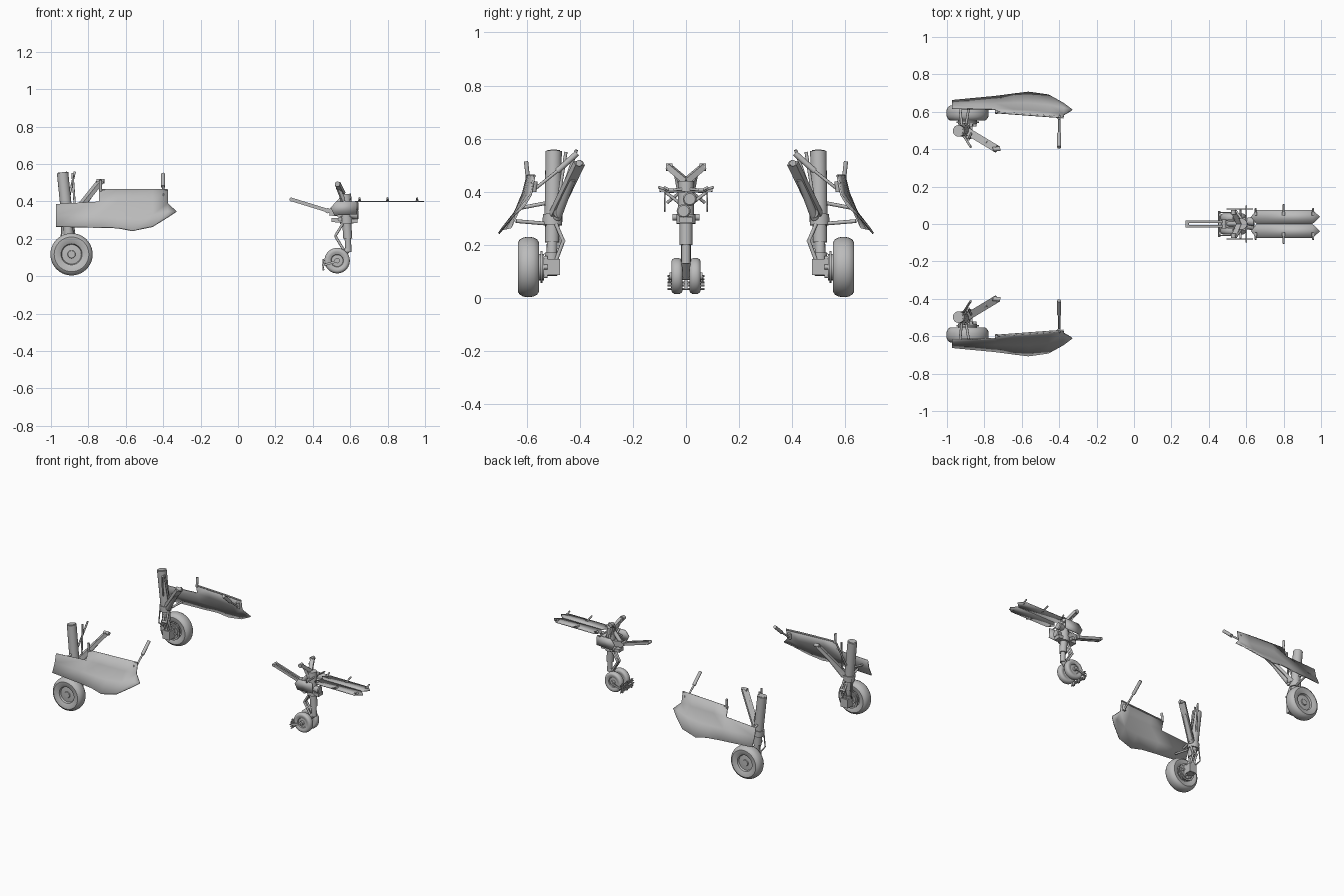
import bpy, bmesh, math
from mathutils import Vector, Matrix

cube = bpy.data.objects.get("Cube")
if cube:
    bpy.data.objects.remove(cube, do_unlink=True)

grey = bpy.data.materials.new("plain grey")
grey.use_nodes = True
grey.diffuse_color = (0.5, 0.5, 0.5, 1)
grey.node_tree.nodes["Principled BSDF"].inputs["Base Color"].default_value = (0.5, 0.5, 0.5, 1)
parts = []


def finish(name, bm):
    bmesh.ops.recalc_face_normals(bm, faces=bm.faces)
    mesh = bpy.data.meshes.new(name)
    bm.to_mesh(mesh)
    bm.free()
    mesh.materials.append(grey)
    ob = bpy.data.objects.new(name, mesh)
    bpy.context.collection.objects.link(ob)
    parts.append(ob)
    return ob


def rod(name, a, b, r, r2=None, sides=16):
    """Round bar between two points."""
    a, b = Vector(a), Vector(b)
    d = b - a
    bm = bmesh.new()
    bmesh.ops.create_cone(bm, cap_ends=True, segments=sides, radius1=r,
                          radius2=r if r2 is None else r2, depth=d.length,
                          matrix=Matrix.Translation((a + b) / 2) @ d.to_track_quat('Z', 'Y').to_matrix().to_4x4())
    return finish(name, bm)


def bar(name, a, b, w, t):
    """Rectangular bar between two points; w runs sideways, t upwards."""
    a, b = Vector(a), Vector(b)
    d = b - a
    bm = bmesh.new()
    rot = d.to_track_quat('X', 'Z').to_matrix().to_4x4()
    bmesh.ops.create_cube(bm, size=1, matrix=Matrix.Translation((a + b) / 2) @ rot @ Matrix.Diagonal((d.length, w, t, 1)))
    return finish(name, bm)


def lathe(name, profile, centre):
    """Spin (radius, offset) points about the y axis."""
    bm = bmesh.new()
    vs = [bm.verts.new((r, y, 0)) for r, y in profile]
    es = [bm.edges.new(p) for p in zip(vs, vs[1:])]
    bmesh.ops.spin(bm, geom=vs + es, cent=(0, 0, 0), axis=(0, 1, 0), angle=math.tau, steps=40)
    bmesh.ops.remove_doubles(bm, verts=bm.verts, dist=1e-5)
    bmesh.ops.translate(bm, vec=centre, verts=bm.verts)
    return finish(name, bm)


def wheel(name, centre, radius, half):
    side = [(0, .65), (.17, .65), (.19, .5), (.46, .45), (.5, .75), (.55, .8), (.68, .96),
            (.82, 1), (.92, .82), (.98, .5), (1, .2)]
    prof = side + [(r, -y) for r, y in reversed(side)]
    return lathe(name, [(r * radius, y * half) for r, y in prof], centre)


def sheet(name, polys, thick):
    """Thin panel from joined polygons."""
    bm = bmesh.new()
    for poly in polys:
        bm.faces.new([bm.verts.new(p) for p in poly])
    bmesh.ops.remove_doubles(bm, verts=bm.verts, dist=1e-5)
    ob = finish(name, bm)
    mod = ob.modifiers.new("thickness", 'SOLIDIFY')
    mod.thickness = thick
    mod.offset = 0
    return ob


def quads(low, high):
    return [(low[i], low[i + 1], high[i + 1], high[i]) for i in range(len(low) - 1)]


# Main gear, one each at front and rear
for end, s in (("front", -1), ("rear", 1)):
    def P(x, y, z):
        return (x, s * y, z)

    def R(name, a, b, *args):
        return rod(f"{end}_{name}", P(*a), P(*b), *args)

    wheel(f"{end}_main_wheel", P(-.89, .593, .117), .113, .04)
    R("axle", (-.89, .6, .117), (-.89, .485, .117), .016)
    R("brake_drum", (-.89, .565, .117), (-.89, .535, .117), .05)
    R("brake_flange", (-.89, .548, .117), (-.89, .54, .117), .06)
    for i in range(6):
        a = math.tau * i / 6
        x, z = -.89 + .038 * math.cos(a), .117 + .038 * math.sin(a)
        R(f"brake_piston_{i}", (x, .54, z), (x, .522, z), .009)

    # Strut from top sleeve to axle housing
    R("upper_strut", (-.938, .498, .553), (-.912, .502, .3), .031)
    R("strut_top_cap", (-.938, .498, .556), (-.936, .498, .54), .024)
    R("strut_collar", (-.914, .502, .315), (-.911, .503, .275), .037)
    R("strut_middle", (-.911, .503, .29), (-.905, .504, .21), .027)
    R("strut_piston", (-.905, .504, .22), (-.895, .505, .15), .02)
    R("strut_foot", (-.897, .505, .17), (-.89, .505, .085), .027, .022)
    bar(f"{end}_axle_housing", P(-.89, .54, .117), P(-.89, .475, .117), .055, .06)
    for k in (-.013, .013):
        R("torque_link_upper", (-.895 + k, .49, .28), (-.89 + k, .462, .215), .007)
        R("torque_link_lower", (-.89 + k, .462, .215), (-.888 + k, .49, .14), .007)
    R("torque_link_pin", (-.91, .462, .215), (-.87, .462, .215), .008)
    R("hydraulic_line", (-.94, .485, .31), (-.945, .475, .19), .004)
    R("brake_hose", (-.945, .475, .19), (-.91, .53, .13), .004)

    # Side brace and retraction links
    bar(f"{end}_side_brace", P(-.89, .495, .315), P(-.735, .402, .508), .04, .022)
    R("brace_lug", (-.92, .5, .32), (-.86, .48, .32), .018)
    R("brace_ram", (-.88, .485, .3), (-.78, .43, .45), .015)
    R("brace_pin", (-.755, .4, .508), (-.715, .402, .508), .012)
    R("lock_rod", (-.91, .47, .39), (-.873, .412, .558), .006)
    R("guide_rod", (-.87, .485, .34), (-.885, .452, .55), .006)
    R("strut_door_link_upper", (-.92, .515, .36), (-.93, .62, .34), .007)
    R("strut_door_link_lower", (-.9, .52, .28), (-.88, .64, .29), .007)

    # Curved gear door with a raised flap
    xs = (-.973, -.742, -.645, -.565, -.457, -.376)
    tip = P(-.33, .61, .345)
    low = [P(x, y, z) for x, y, z in zip(xs, (.66, .682, .695, .705, .69, .645), (.265, .26, .258, .243, .265, .315))]
    mid = [P(x, y, z) for x, y, z in zip(xs, (.632, .643, .645, .645, .635, .62), (.325, .325, .322, .32, .327, .345))]
    high = [P(x, y, z) for x, y, z in zip(xs, (.618, .613, .61, .606, .596, .583), (.385, .398, .396, .394, .391, .39))]
    top = [P(x, y, .463) for x, y in zip(xs[1:], (.597, .592, .587, .579, .57))]
    sheet(f"{end}_gear_door", quads(low, mid) + quads(mid, high) + quads(high[1:], top)
          + [(low[-1], tip, mid[-1]), (mid[-1], tip, high[-1])], .007)
    R("door_top_rail", (-.742, .597, .46), (-.376, .57, .46), .005)
    R("door_hinge_arm", (-.735, .595, .45), (-.735, .602, .515), .008)
    R("door_hinge_foot", (-.4, .57, .44), (-.4, .575, .4), .012)
    R("door_actuator_rod", (-.4, .57, .41), (-.4, .47, .49), .006)
    R("door_actuator_body", (-.4, .485, .478), (-.4, .41, .545), .011)

# Nose gear strut
rod("nose_strut_upper", (.575, 0, .44), (.58, 0, .3), .03)
rod("nose_strut_collar", (.58, 0, .315), (.581, 0, .28), .036)
rod("nose_strut_middle", (.581, 0, .29), (.587, 0, .2), .024)
rod("nose_strut_piston", (.587, 0, .21), (.59, 0, .13), .017)
rod("nose_trailing_arm", (.59, 0, .145), (.53, 0, .083), .017)
rod("nose_axle", (.53, -.062, .083), (.53, .062, .083), .014)
bar("steering_block", (.5, 0, .3), (.64, 0, .295), .05, .022)
rod("steering_cross_tube", (.545, -.05, .305), (.545, .05, .305), .012)
for k in (-.012, .012):
    rod("nose_torque_link_upper", (.56, k, .28), (.52, k, .215), .007)
    rod("nose_torque_link_lower", (.52, k, .215), (.565, k, .14), .007)

# Landing lights facing +x
for name, y, z in (("upper_light", .014, .373), ("lower_light", -.009, .328)):
    rod(name, (.6, y, z), (.638, y, z), .018, .026, 24)
    rod(name + "_lens", (.638, y, z), (.643, y, z), .026, .021, 24)

# Drag brace: twin bars
for s in (-1, 1):
    bar("drag_brace", (.28, s * .012, .412), (.53, s * .012, .335), .011, .019)
rod("drag_brace_pin", (.285, -.02, .41), (.285, .02, .41), .01)
rod("drag_brace_joint", (.48, -.024, .35), (.48, .024, .35), .014)
bar("drag_brace_lug", (.49, 0, .345), (.58, 0, .335), .035, .04)
rod("retract_ram", (.5, 0, .35), (.57, 0, .43), .013)

# Paired parts of the nose gear
for side, s in (("front", -1), ("rear", 1)):
    wheel(f"{side}_nose_wheel", (.53, s * .034, .083), .068, .021)
    bar(f"{side}_yoke_arm", (.56, 0, .44), (.532, s * .066, .495), .026, .022)
    bar(f"{side}_yoke_leg", (.535, s * .035, .475), (.57, s * .018, .385), .018, .018)
    rod(f"{side}_yoke_pivot", (.532, s * .05, .492), (.532, s * .076, .492), .014)
    rod(f"{side}_side_stay", (.57, s * .015, .35), (.57, s * .078, .4), .006)
    rod(f"{side}_side_link", (.6, s * .015, .41), (.6, s * .1, .405), .005)
    rod(f"{side}_lower_stay", (.58, s * .02, .4), (.545, s * .07, .36), .006)
    # Small upright side panel
    sheet(f"{side}_side_panel", [[(x, s * .08, z) for x, z in
          ((.495, .365), (.525, .4), (.632, .4), (.636, .33), (.515, .325))]], .005)
    # Flat door half with notched ends
    sheet(f"{side}_nose_door", [[(x, s * y, .4) for x, y in
          ((.655, .001), (.625, .038), (.655, .075), (.955, .075), (.995, .038), (.955, .001))]], .006)
    for x, out in ((.65, .083), (.8, .105), (.958, .083)):
        rod(f"{side}_nose_door_arm", (x, s * .055, .403), (x, s * out, .418), .005)
        rod(f"{side}_nose_door_foot", (x, s * .045, .404), (x, s * .065, .404), .008)
    # Debris guard beside the wheels
    bar(f"{side}_guard_arm", (.53, s * .062, .08), (.46, s * .062, .06), .006, .012)

for i in range(5):
    z = .035 + .012 * i
    rod("guard_tine", (.452 + .004 * abs(i - 2), -.07, z), (.452 + .004 * abs(i - 2), .07, z), .0035, None, 8)
for y in (-.05, 0, .05):
    bar("guard_plate", (.456, y, .03), (.456, y, .092), .012, .008)

# Smooth round parts and keep crisp edges
bpy.ops.object.select_all(action='DESELECT')
for ob in parts:
    ob.select_set(True)
bpy.context.view_layer.objects.active = parts[0]
bpy.ops.object.shade_smooth_by_angle(angle=math.radians(35))
